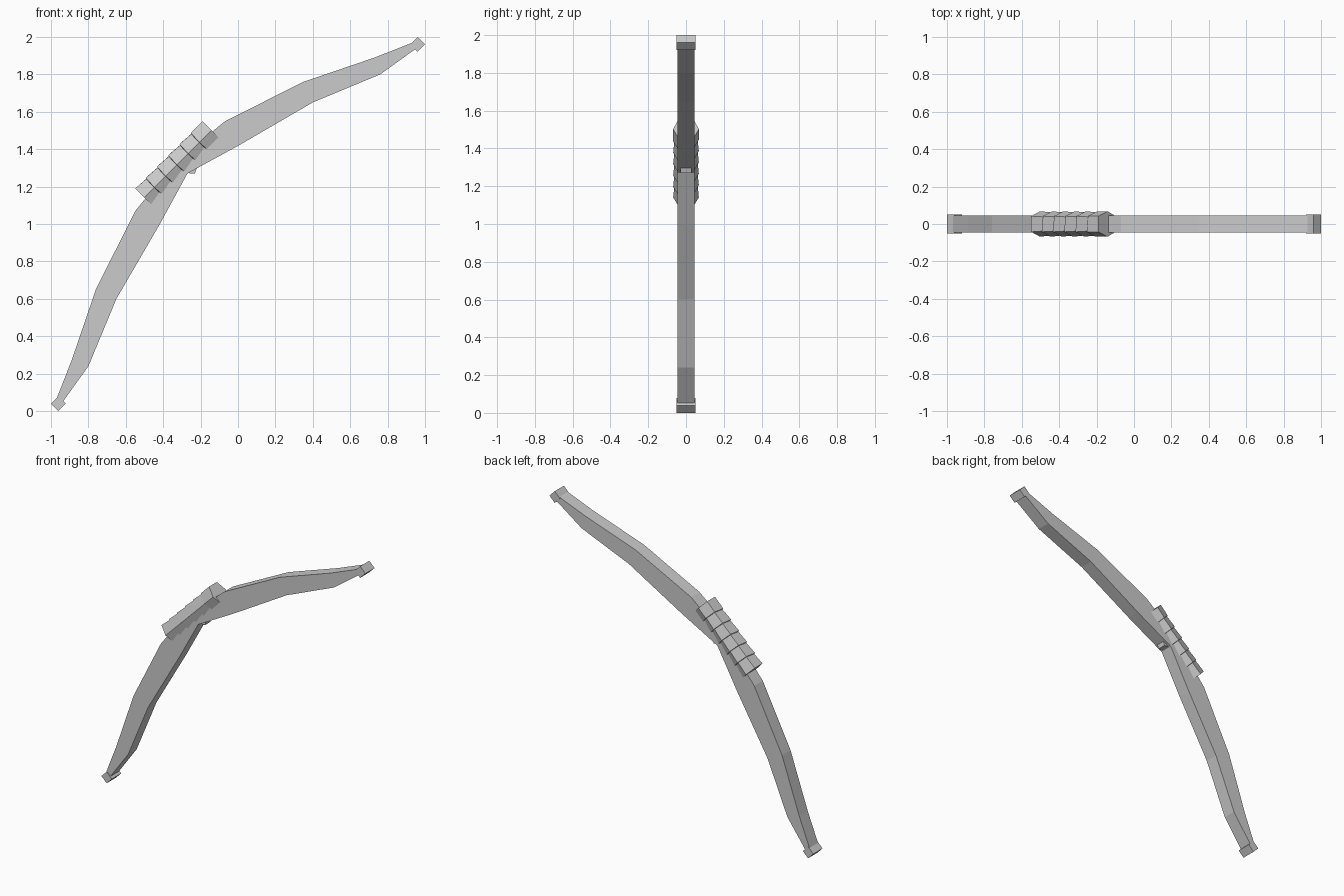
import bpy, bmesh, math
from mathutils import Vector

if "Cube" in bpy.data.objects:
    bpy.data.objects.remove(bpy.data.objects["Cube"])

R = math.sqrt(0.5)

def place(u, y, v):
    # u runs along the diagonal chord of the bow, v points outward from it
    return Vector(((u - v) * R, y, 1 + (u + v) * R))

def loft(name, rings):
    bm = bmesh.new()
    loops = [[bm.verts.new(place(*p)) for p in ring] for ring in rings]
    n = len(loops[0])
    for a, b in zip(loops, loops[1:]):
        for i in range(n):
            j = (i + 1) % n
            bm.faces.new((a[i], a[j], b[j], b[i]))
    bm.faces.new(loops[0])
    bm.faces.new(loops[-1])
    bmesh.ops.recalc_face_normals(bm, faces=bm.faces)
    me = bpy.data.meshes.new(name)
    bm.to_mesh(me)
    bm.free()
    ob = bpy.data.objects.new(name, me)
    bpy.context.collection.objects.link(ob)
    return ob

def plate(name, outline, half, side=1):
    return loft(name, [[(side * u, y, v) for u, v in outline] for y in (-half, half)])

# limb section stations: outer (u, v) and inner (u, v)
stations = [((0, 0.47), (0, 0.382)),
            ((0.339, 0.438), (0.30, 0.294)),
            ((0.785, 0.290), (0.742, 0.177)),
            ((1.1455, 0.113), (1.103, 0.028)),
            ((1.345, 0.026), (1.335, -0.010))]
tip = [(1.33, -0.028), (1.386, -0.028), (1.386, 0.028), (1.33, 0.028)]

for side, label in ((1, "upper"), (-1, "lower")):
    rings = []
    for (uo, vo), (ui, vi) in stations:
        h = 0.046
        rings.append([(side * uo, -h, vo), (side * uo, h, vo),
                      (side * ui, h, vi), (side * ui, -h, vi)])
    loft(label + "_limb", rings)
    plate(label + "_tip", tip, 0.05, side)

# small overlap wedge where the limbs meet
plate("limb_joint", [(-0.005, 0.39), (0.028, 0.354), (0.06, 0.37)], 0.03)

# hexagonal grip with flared overlapping wraps
hexagon = [(-0.042, 0.068), (0.042, 0.068), (0.068, 0.0),
           (0.042, -0.062), (-0.042, -0.062), (-0.068, 0.0)]

def grip_ring(u, s, tilt=0.0):
    return [(u + tilt * y, y * s, 0.455 + v * s) for y, v in hexagon]

wraps, length = 6, 0.51
step = length / wraps
rings = []
for i in range(wraps):
    u0 = -length / 2 + i * step
    tilt0 = 0.1 if i else 0
    tilt1 = 0.1 if i < wraps - 1 else 0
    rings.append(grip_ring(u0, 1.0, tilt0))
    rings.append(grip_ring(u0 + step * 0.97, 1.0 if i == wraps - 1 else 0.91, tilt1))
rings.append(grip_ring(length / 2, 1.0))
loft("grip_wrap", rings)
